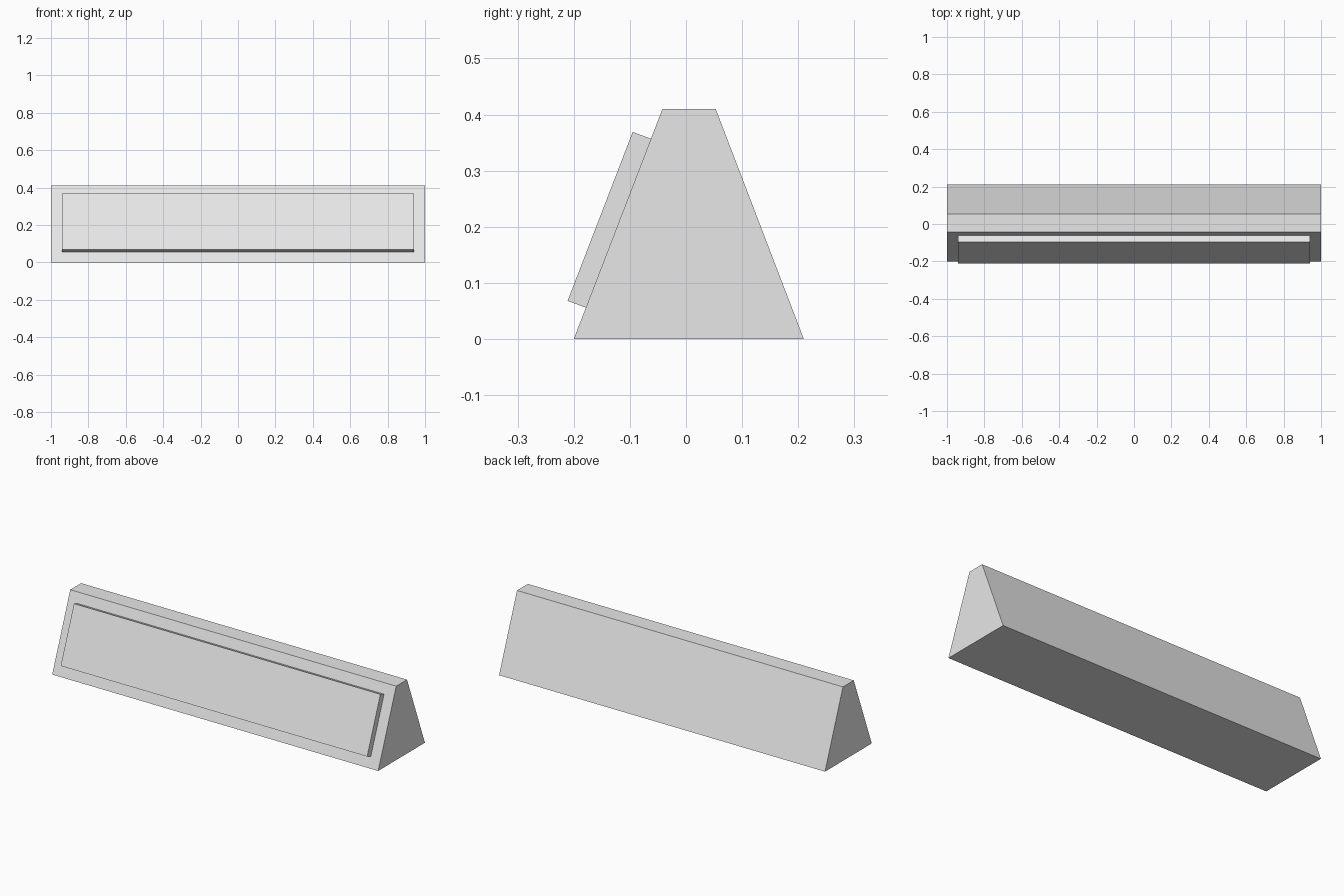
import bpy
import bmesh

cube = bpy.data.objects.get("Cube")
if cube:
    bpy.data.objects.remove(cube, do_unlink=True)

# Single light grey material
grey = bpy.data.materials.new("light_grey")
grey.use_nodes = True
grey.diffuse_color = (0.8, 0.8, 0.8, 1)
grey.node_tree.nodes["Principled BSDF"].inputs["Base Color"].default_value = grey.diffuse_color


def prism(name, profile, half_length):
    """Extrude a (y, z) profile along x, centred on x = 0."""
    bm = bmesh.new()
    face = bm.faces.new([bm.verts.new((-half_length, y, z)) for y, z in profile])
    result = bmesh.ops.extrude_face_region(bm, geom=[face])
    moved = [v for v in result["geom"] if isinstance(v, bmesh.types.BMVert)]
    bmesh.ops.translate(bm, verts=moved, vec=(2 * half_length, 0, 0))
    bmesh.ops.recalc_face_normals(bm, faces=bm.faces)
    mesh = bpy.data.meshes.new(name)
    bm.to_mesh(mesh)
    bm.free()
    mesh.materials.append(grey)
    obj = bpy.data.objects.new(name, mesh)
    bpy.context.collection.objects.link(obj)
    return obj


# Long tapered body with a narrow flat top
prism("tapered_body", [(-0.2, 0), (0.21, 0), (0.053, 0.41), (-0.042, 0.41)], 1.0)

# Raised panel lying on the sloping front, its back just sunk into the body
prism("front_panel", [(-0.211, 0.068), (-0.173, 0.054), (-0.057, 0.355), (-0.095, 0.369)], 0.94)
